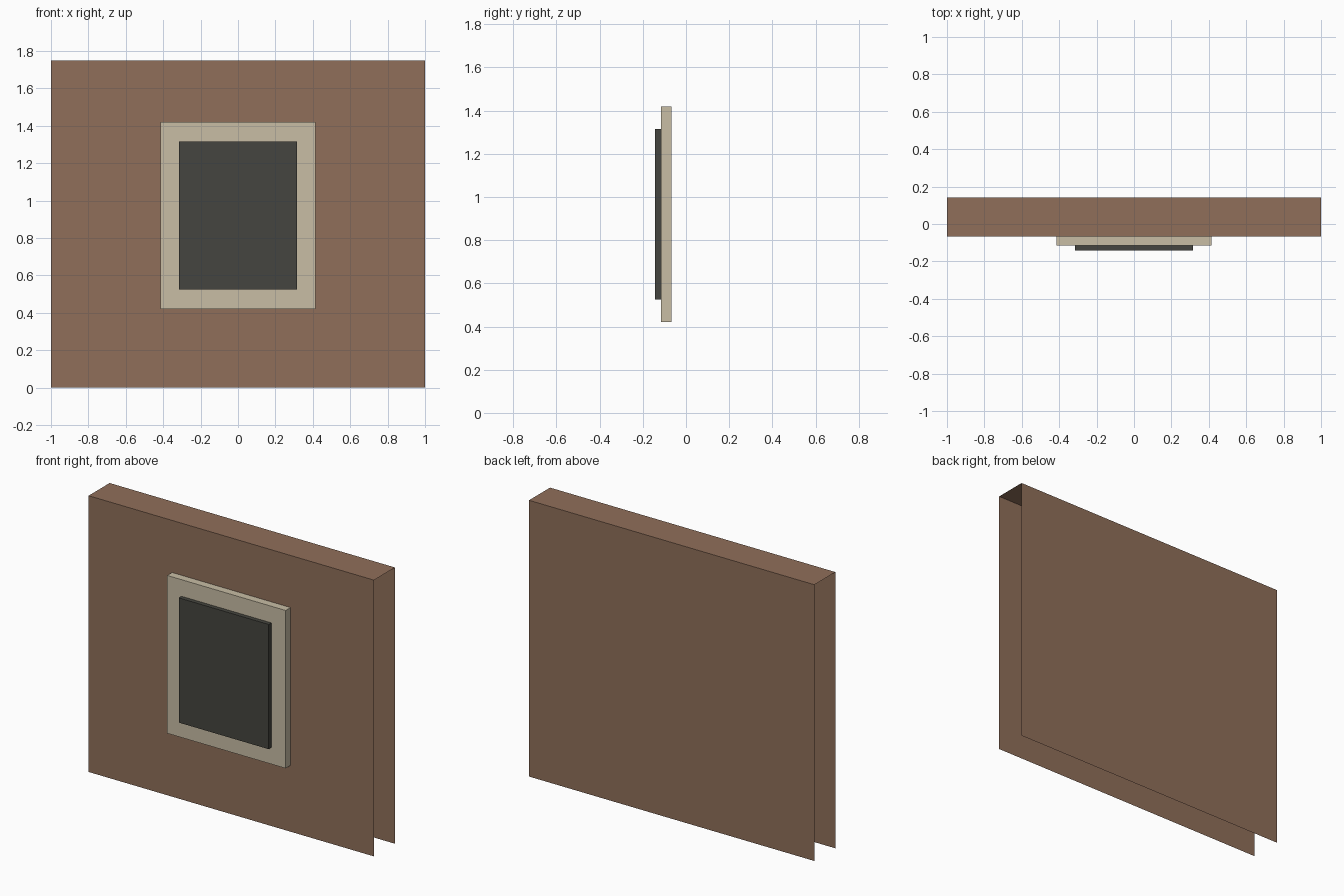
import bpy
import bmesh
from mathutils import Vector

cube = bpy.data.objects.get("Cube")
if cube:
    bpy.data.objects.remove(cube, do_unlink=True)


def make_material(name, rgb):
    mat = bpy.data.materials.new(name)
    mat.use_nodes = True
    mat.diffuse_color = (*rgb, 1)
    mat.node_tree.nodes["Principled BSDF"].inputs["Base Color"].default_value = (*rgb, 1)
    return mat


def finish(name, bm, mat):
    mesh = bpy.data.meshes.new(name)
    bm.to_mesh(mesh)
    bm.free()
    mesh.materials.append(mat)
    obj = bpy.data.objects.new(name, mesh)
    bpy.context.collection.objects.link(obj)
    return obj


def add_box(name, low, high, mat):
    low, high = Vector(low), Vector(high)
    bm = bmesh.new()
    bmesh.ops.create_cube(bm, size=1)
    bmesh.ops.scale(bm, vec=high - low, verts=bm.verts)
    bmesh.ops.translate(bm, vec=(low + high) / 2, verts=bm.verts)
    return finish(name, bm, mat)


def add_folded_sheet(name, profile, half_width, mat):
    # Sweep an open (y, z) profile across x
    bm = bmesh.new()
    rows = [[bm.verts.new((x, y, z)) for x in (-half_width, half_width)]
            for y, z in profile]
    for (a, b), (c, d) in zip(rows, rows[1:]):
        bm.faces.new((a, b, d, c))
    return finish(name, bm, mat)


brown = make_material("brown wall", (0.279, 0.159, 0.102))
cream = make_material("cream trim", (0.578, 0.509, 0.376))
dark = make_material("dark glass", (0.06, 0.06, 0.05))

# Wall: front, top and back sheets, open at the ends and below
front, back, top = -0.067, 0.143, 1.75
add_folded_sheet("wall", [(front, 0), (front, top), (back, top), (back, 0)], 1, brown)

# Window: trim slab on the wall, with a raised pane
add_box("window_frame", (-0.415, -0.116, 0.42), (0.415, front, 1.42), cream)
add_box("window_pane", (-0.315, -0.143, 0.525), (0.315, -0.116, 1.315), dark)
